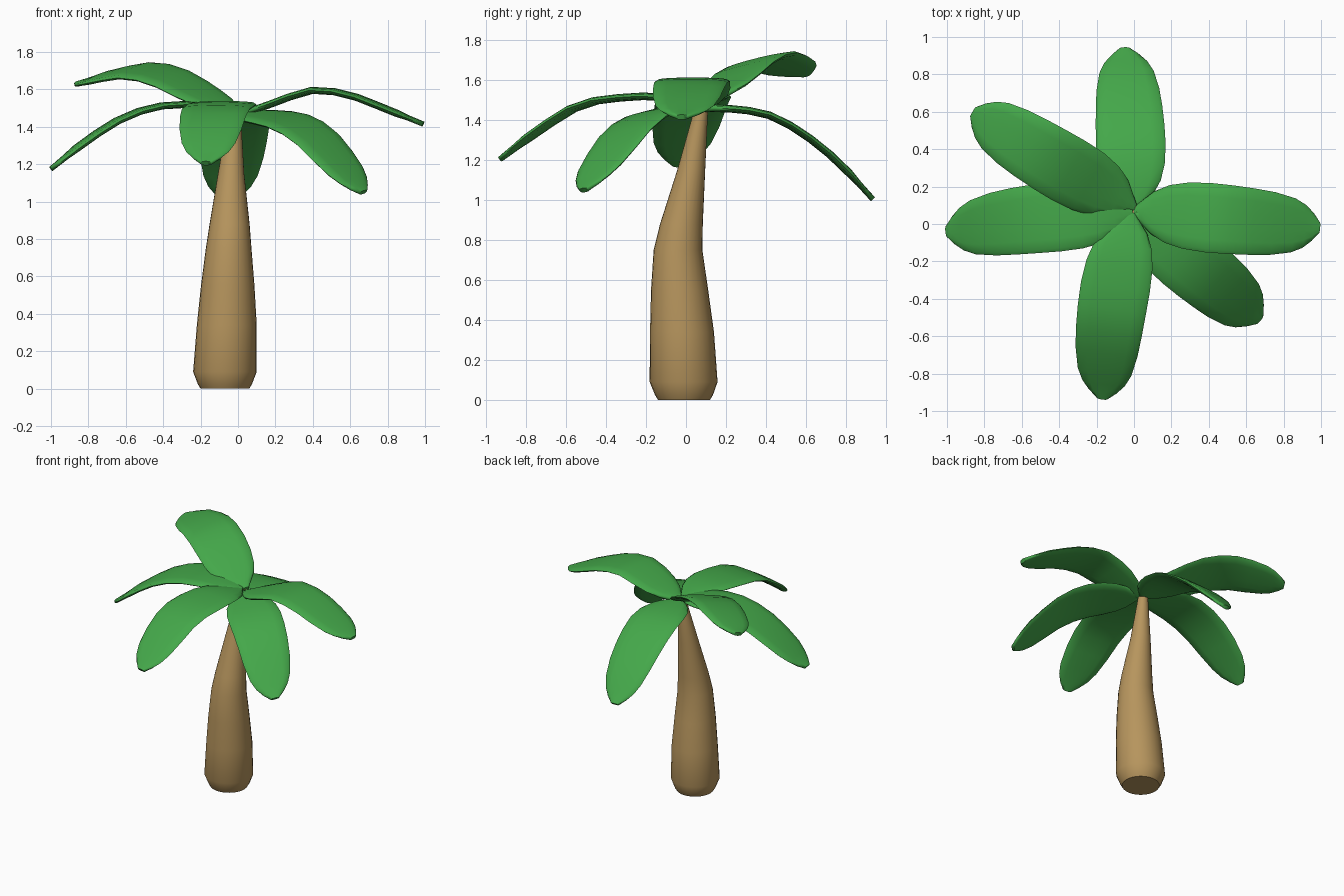
import bpy, bmesh, math
from mathutils import Vector

if "Cube" in bpy.data.objects:
    bpy.data.objects.remove(bpy.data.objects["Cube"])


def material(name, rgb):
    m = bpy.data.materials.new(name)
    m.diffuse_color = (*rgb, 1)
    m.use_nodes = True
    m.node_tree.nodes["Principled BSDF"].inputs["Base Color"].default_value = m.diffuse_color
    return m


bark = material("bark brown", (0.47, 0.30, 0.11))
green = material("leaf green", (0.058, 0.39, 0.068))


def loft(name, rings, mat, angle):
    """Skin a list of closed rings and cap both ends."""
    bm = bmesh.new()
    vs = [[bm.verts.new(p) for p in r] for r in rings]
    n = len(vs[0])
    for a, b in zip(vs, vs[1:]):
        for i in range(n):
            j = (i + 1) % n
            bm.faces.new((a[i], a[j], b[j], b[i]))
    bm.faces.new(vs[0][::-1])
    bm.faces.new(vs[-1])
    bmesh.ops.recalc_face_normals(bm, faces=bm.faces[:])
    me = bpy.data.meshes.new(name)
    bm.to_mesh(me)
    bm.free()
    me.materials.append(mat)
    for p in me.polygons:
        p.use_smooth = True
    me.set_sharp_from_angle(angle=math.radians(angle))
    ob = bpy.data.objects.new(name, me)
    bpy.context.collection.objects.link(ob)
    return ob


def smooth(vals, t):
    """Catmull-Rom through evenly spaced values, t in 0..1."""
    v = [2 * vals[0] - vals[1]] + list(vals) + [2 * vals[-1] - vals[-2]]
    f = t * (len(vals) - 1)
    i = min(int(f), len(vals) - 2)
    f -= i
    a, b, c, d = v[i:i + 4]
    return 0.5 * (2 * b + (c - a) * f + (2 * a - 5 * b + 4 * c - d) * f * f
                  + (3 * b - a - 3 * c + d) * f ** 3)


# Trunk: (z, centre x, centre y, radius)
trunk = [(0, -0.07, -0.01, 0.13), (0.025, -0.07, -0.01, 0.145),
         (0.09, -0.07, -0.012, 0.17), (0.34, -0.06, -0.02, 0.16),
         (0.55, -0.055, -0.032, 0.143), (0.75, -0.05, -0.04, 0.122),
         (0.88, -0.045, -0.023, 0.107), (1.15, -0.037, 0.026, 0.07),
         (1.43, -0.02, 0.072, 0.037), (1.48, -0.015, 0.078, 0.03)]
N = 28
loft("trunk", [[(x + r * math.cos(2 * math.pi * k / N),
                 y + r * math.sin(2 * math.pi * k / N), z) for k in range(N)]
               for z, x, y, r in trunk], bark, 50)

# Leaf half width along its length
STATIONS = [(0, 0.025), (0.05, 0.07), (0.1, 0.115), (0.18, 0.155), (0.28, 0.178),
            (0.4, 0.186), (0.52, 0.184), (0.64, 0.178), (0.75, 0.168),
            (0.86, 0.145), (0.92, 0.115), (0.965, 0.075), (1, 0.03)]


def leaf(name, root, tip, bend, roll, zs):
    root, tip = Vector((*root, 0)), Vector((*tip, 0))
    left = Vector((root.y - tip.y, tip.x - root.x, 0)).normalized()

    def centre(t):
        p = root.lerp(tip, t) + left * bend * math.sin(math.pi * t)
        p.z = smooth(zs, t)
        return p

    across = (left + Vector((0, 0, roll))).normalized()
    rings = []
    for t, w in STATIONS:
        tangent = centre(min(t + 0.02, 1)) - centre(max(t - 0.02, 0))
        up = tangent.cross(across).normalized()
        thick = 0.019 if t < 0.9 else 0.014
        ring = []
        for k in range(14):
            a = 2 * math.pi * k / 14
            c, s = math.cos(a), math.sin(a)
            ring.append(centre(t) + across * w * c
                        + up * thick * math.copysign(abs(s) ** 0.6, s))
        rings.append(ring)
    loft(name, rings, green, 75)


# Six leaves: root xy, tip xy, sideways bend, roll, height at even steps
leaf("right_leaf", (0.0, 0.07), (0.99, -0.02), 0, 0,
     (1.46, 1.53, 1.595, 1.57, 1.495, 1.415))
leaf("left_leaf", (-0.01, 0.06), (-1.0, -0.04), -0.02, 0,
     (1.48, 1.515, 1.512, 1.452, 1.33, 1.175))
leaf("front_leaf", (-0.02, 0.06), (-0.17, -0.93), -0.02, 0,
     (1.48, 1.517, 1.512, 1.475, 1.355, 1.205))
leaf("back_leaf", (-0.01, 0.07), (-0.05, 0.935), -0.01, 0,
     (1.46, 1.455, 1.425, 1.33, 1.19, 1.005))
leaf("front_right_leaf", (0.0, 0.05), (0.67, -0.51), 0, 0.15,
     (1.47, 1.455, 1.43, 1.355, 1.21, 1.05))
leaf("back_left_leaf", (0.0, 0.09), (-0.86, 0.60), 0.01, -0.22,
     (1.48, 1.56, 1.655, 1.70, 1.675, 1.63))
